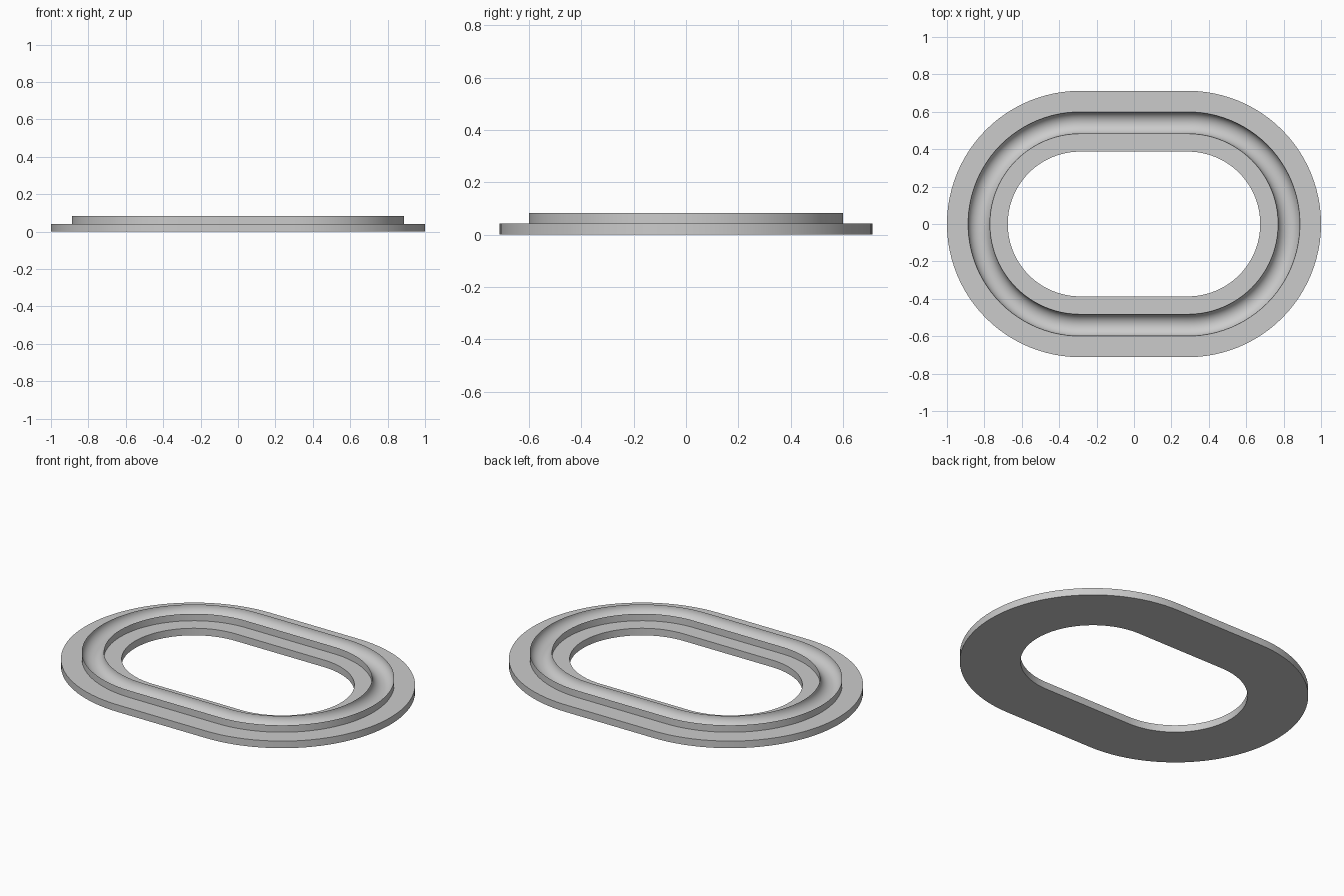
import bpy
import bmesh
from math import pi, sin, cos

cube = bpy.data.objects.get("Cube")
if cube:
    bpy.data.objects.remove(cube, do_unlink=True)

HALF_STRAIGHT = 0.288                 # half length of the straight sides
OUTER, RIM_OUT, RIM_IN, HOLE = 0.712, 0.60, 0.482, 0.387
BASE_H, TOP_H, DEPTH = 0.042, 0.083, 0.056
ARC_STEPS, GROOVE_STEPS = 48, 20

grey = bpy.data.materials.new("plain_grey")
grey.use_nodes = True
colour = (0.6, 0.6, 0.6, 1)
grey.diffuse_color = colour
grey.node_tree.nodes["Principled BSDF"].inputs["Base Color"].default_value = colour


def oval(bm, radius, z):
    """Ring of vertices around a straight-sided oval."""
    ring = []
    for side in (0, 1):
        for i in range(ARC_STEPS + 1):
            a = -pi / 2 + pi * (side + i / ARC_STEPS)
            cx = HALF_STRAIGHT * (1 - 2 * side)
            ring.append(bm.verts.new((cx + radius * cos(a), radius * sin(a), z)))
    return ring


# Cross-section: flat flange, raised rims and a round groove between them
mid, half = (RIM_OUT + RIM_IN) / 2, (RIM_OUT - RIM_IN) / 2
section = [(HOLE, 0), (OUTER, 0), (OUTER, BASE_H), (RIM_OUT, BASE_H)]
for i in range(GROOVE_STEPS + 1):
    a = pi * i / GROOVE_STEPS
    section.append((mid + half * cos(a), TOP_H - DEPTH * sin(a)))
section += [(RIM_IN, BASE_H), (HOLE, BASE_H)]

# Sweep the section around the oval
bm = bmesh.new()
rings = [oval(bm, r, z) for r, z in section]
for a, b in zip(rings, rings[1:] + rings[:1]):
    for i in range(len(a)):
        j = (i + 1) % len(a)
        bm.faces.new((a[i], a[j], b[j], b[i]))
bmesh.ops.recalc_face_normals(bm, faces=bm.faces)

mesh = bpy.data.meshes.new("grooved_oval_ring")
bm.to_mesh(mesh)
bm.free()
mesh.materials.append(grey)
ring_obj = bpy.data.objects.new("grooved_oval_ring", mesh)
bpy.context.collection.objects.link(ring_obj)

# Smooth curves, keep the rims and corners sharp
bpy.ops.object.select_all(action="DESELECT")
ring_obj.select_set(True)
bpy.context.view_layer.objects.active = ring_obj
bpy.ops.object.shade_smooth_by_angle(angle=pi / 6)
